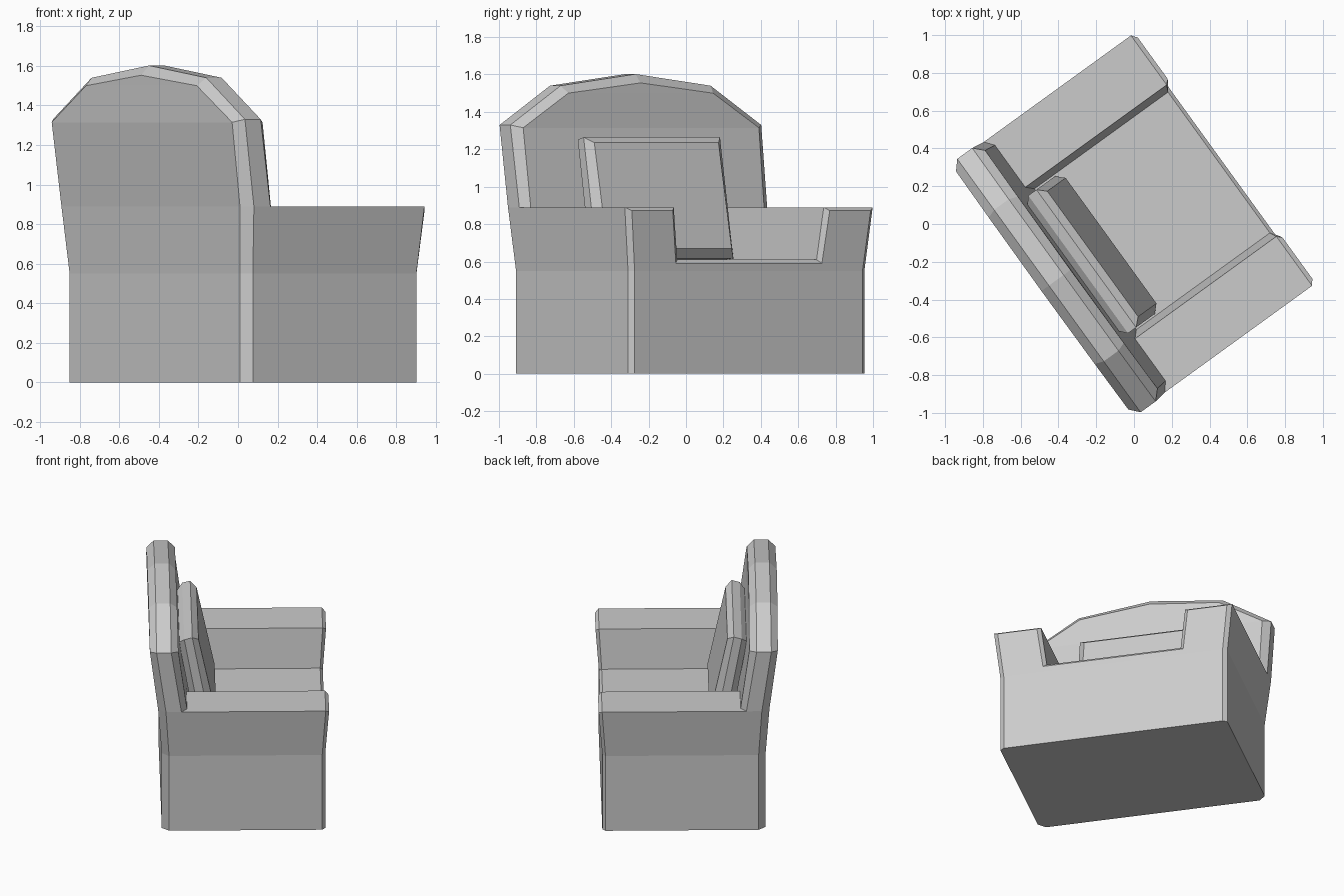
import bpy, bmesh, math

if "Cube" in bpy.data.objects:
    bpy.data.objects.remove(bpy.data.objects["Cube"])

# Chair axes in plan: forward and sideways, turned on the ground plane
ANG = math.radians(35.9)
FX, FY = math.cos(ANG), math.sin(ANG)


def loft(name, halves, apex=None, rows=None, caps=(True, True), skip_first=(0, 0)):
    """Bridge mirrored half sections of (side, z, forward) points, then cap the ends."""
    bm = bmesh.new()
    loops = []
    for k, half in enumerate(halves):
        pts = list(half)
        if apex:
            pts.append((0, *apex[k]))
        pts += [(-s, z, p) for s, z, p in reversed(half)]
        loops.append([bm.verts.new((FX * p + FY * s, FY * p - FX * s, z)) for s, z, p in pts])
    n = len(loops[0])
    for a, b in zip(loops, loops[1:]):
        for i in range(n):
            j = (i + 1) % n
            bm.faces.new((a[i], a[j], b[j], b[i]))
    if rows is None:
        rows = [(i, i + 1, n - 2 - i, n - 1 - i) for i in range((n - 1) // 2)]
    for loop, use, skip in zip((loops[0], loops[-1]), caps, skip_first):
        if use:
            for row in rows[skip:]:
                bm.faces.new([loop[i] for i in dict.fromkeys(row)])
    bmesh.ops.recalc_face_normals(bm, faces=bm.faces)
    me = bpy.data.meshes.new(name)
    bm.to_mesh(me)
    bm.free()
    ob = bpy.data.objects.new(name, me)
    bpy.context.collection.objects.link(ob)
    return ob


# Seat base with arms: U-shaped section with a bevelled, slightly flared front
outer = [(.78, 0), (.78, .55), (.818, .89), (.495, .89), (.46, .61)]
inner = [(.752, 0), (.752, .55), (.788, .872), (.518, .872), (.482, .59)]
rear_p = (-.36, -.36, -.39, -.39, -.36)
ridge_p = (.549, .549, .572, .572, .555)
front_p = (.57, .57, .595, .595, .573)


def section(profile, ps):
    return [(s, z, p) for (s, z), p in zip(profile, ps)]


loft("seat_and_arms",
     [section(outer, rear_p), section(outer, ridge_p), section(inner, front_p)],
     rows=[(0, 1, 8, 9), (1, 4, 5, 8), (1, 2, 3, 4), (8, 7, 6, 5)],
     caps=(False, True))

# Backrest: arched slab leaning back, bevelled on both faces
rim = [(.78, 0), (.78, .55), (.818, .89), (.828, 1.33), (.495, 1.54)]
face = [(.734, 0), (.734, .55), (.77, .89), (.778, 1.315), (.478, 1.5)]
loft("backrest",
     [section(face, (-.52, -.52, -.545, -.60, -.603)),
      section(rim, (-.472, -.472, -.493, -.556, -.556)),
      section(rim, (-.36, -.36, -.39, -.458, -.46)),
      section(face, (-.31, -.31, -.352, -.41, -.413))],
     apex=[(1.553, -.605), (1.602, -.556), (1.602, -.46), (1.555, -.415)],
     skip_first=(0, 1))

# Loose cushion leaning against the backrest
loft("cushion",
     [[(.41, .67, -.15), (.41, 1.235, -.27)],
      [(.45, .617, -.19), (.45, 1.265, -.312)],
      [(.45, .612, -.25), (.45, 1.25, -.365)],
      [(.41, .65, -.30), (.41, 1.215, -.40)]])
